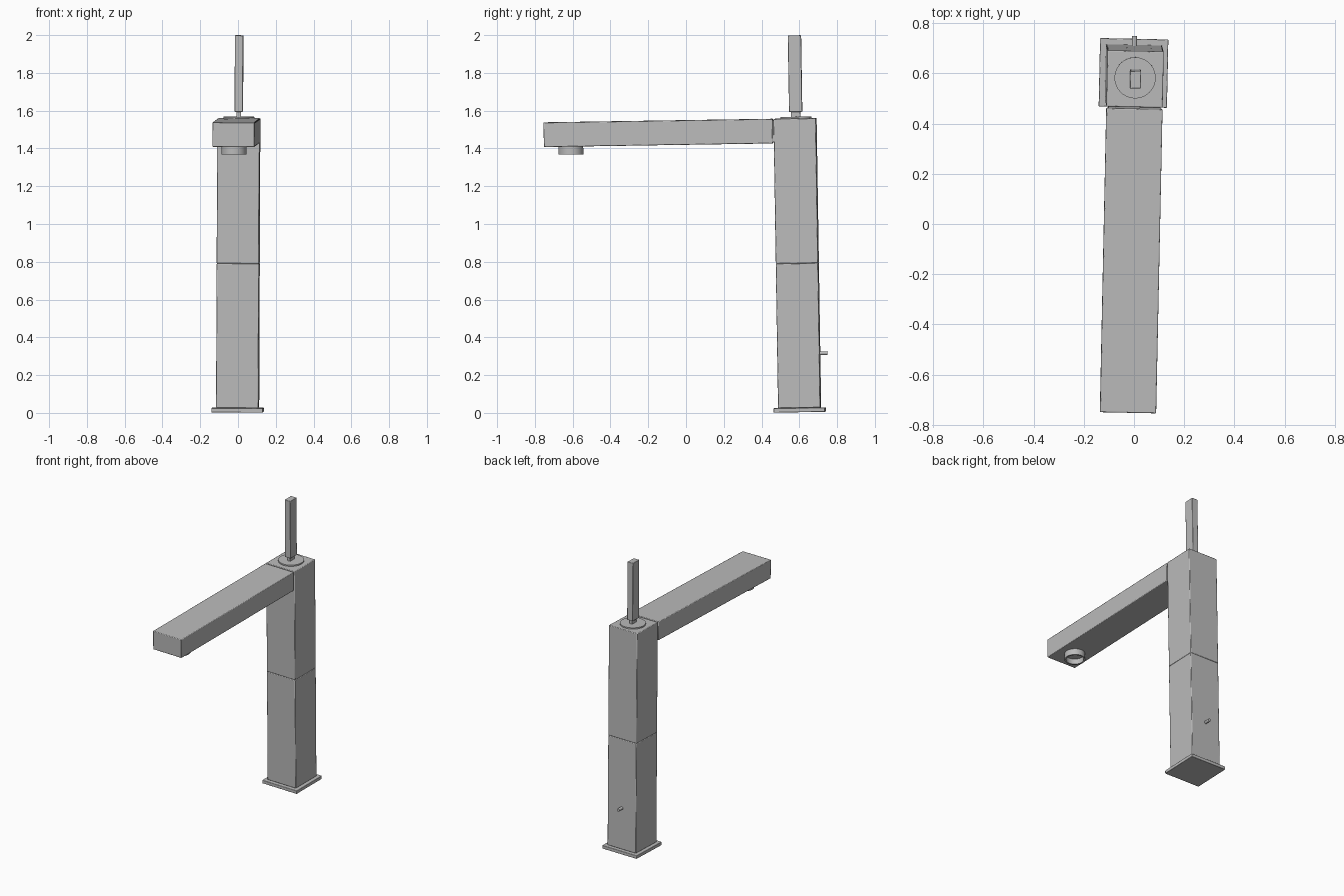
import bpy, bmesh, math
from mathutils import Matrix, Euler, Vector

cube = bpy.data.objects.get("Cube")
if cube:
    bpy.data.objects.remove(cube, do_unlink=True)

metal = bpy.data.materials.new("brushed grey metal")
metal.use_nodes = True
grey = (0.5, 0.5, 0.5, 1)
metal.diffuse_color = grey
metal.node_tree.nodes["Principled BSDF"].inputs["Base Color"].default_value = grey

# The whole tap leans very slightly about its base
lean = Euler([math.radians(a) for a in (0.9, 0.25, -1.2)]).to_matrix().to_4x4()
PLACE = Matrix.Translation((-0.002, 0.602, 0.004)) @ lean


def finish(name, bm, bevel=0):
    mesh = bpy.data.meshes.new(name)
    bmesh.ops.recalc_face_normals(bm, faces=bm.faces)
    bm.to_mesh(mesh)
    bm.free()
    mesh.materials.append(metal)
    obj = bpy.data.objects.new(name, mesh)
    bpy.context.collection.objects.link(obj)
    obj.matrix_world = PLACE
    if bevel:
        mod = obj.modifiers.new("soft edges", 'BEVEL')
        mod.width, mod.segments = bevel, 2
    bpy.ops.object.select_all(action='DESELECT')
    obj.select_set(True)
    bpy.context.view_layer.objects.active = obj
    bpy.ops.object.shade_smooth_by_angle(angle=math.radians(35))
    return obj


def box(name, low, high, bevel=0):
    low, high = Vector(low), Vector(high)
    bm = bmesh.new()
    bmesh.ops.create_cube(bm, size=1)
    bmesh.ops.scale(bm, vec=high - low, verts=bm.verts)
    bmesh.ops.translate(bm, vec=(low + high) / 2, verts=bm.verts)
    return finish(name, bm, bevel)


def turned(name, profile, offset, turn=Matrix(), bevel=0):
    """Spin a radius/height profile around its own axis."""
    bm = bmesh.new()
    pts = [bm.verts.new((r, 0, z)) for r, z in profile]
    edges = [bm.edges.new(pair) for pair in zip(pts, pts[1:])]
    bmesh.ops.spin(bm, geom=pts + edges, axis=(0, 0, 1), cent=(0, 0, 0),
                   angle=math.tau, steps=40, use_duplicate=False)
    bmesh.ops.remove_doubles(bm, verts=bm.verts, dist=0.0001)
    bmesh.ops.transform(bm, matrix=Matrix.Translation(offset) @ turn, verts=bm.verts)
    return finish(name, bm, bevel)


# Square foot and two-part column with a fine seam
W = 0.112
box("base_plate", (-0.136, -0.136, 0), (0.136, 0.136, 0.023), 0.003)
box("lower_column", (-W, -W, 0.023), (W, W, 0.788), 0.004)
box("upper_column", (-W, -W, 0.788), (W, W, 1.555), 0.004)

# Long spout, slightly set off from the column by a recessed neck
box("spout", (-W, -1.33, 1.425), (W, -W - 0.006, 1.555), 0.004)
box("spout_neck", (-W + 0.008, -W - 0.01, 1.433), (W - 0.008, -W + 0.01, 1.547))

# Hollow outlet under the spout tip
turned("outlet_ring", [(0, 1.42), (0.056, 1.42), (0.056, 1.383), (0.066, 1.383),
                       (0.066, 1.43), (0, 1.43)], (0, -1.19, 0))

# Lever: collar disc, thin stem and upright bar
turned("lever_collar", [(0, 1.55), (0.082, 1.55), (0.082, 1.564), (0, 1.564)], (0, 0.005, 0))
box("lever_stem", (-0.011, -0.02, 1.56), (0.011, 0.028, 1.595))
box("lever_handle", (-0.022, -0.031, 1.59), (0.022, 0.039, 1.995), 0.003)

# Small pin on the back of the column
turned("back_pin", [(0, 0), (0.01, 0), (0.01, 0.05), (0, 0.05)], (0, W - 0.01, 0.31),
       Matrix.Rotation(math.radians(-90), 4, 'X'))
